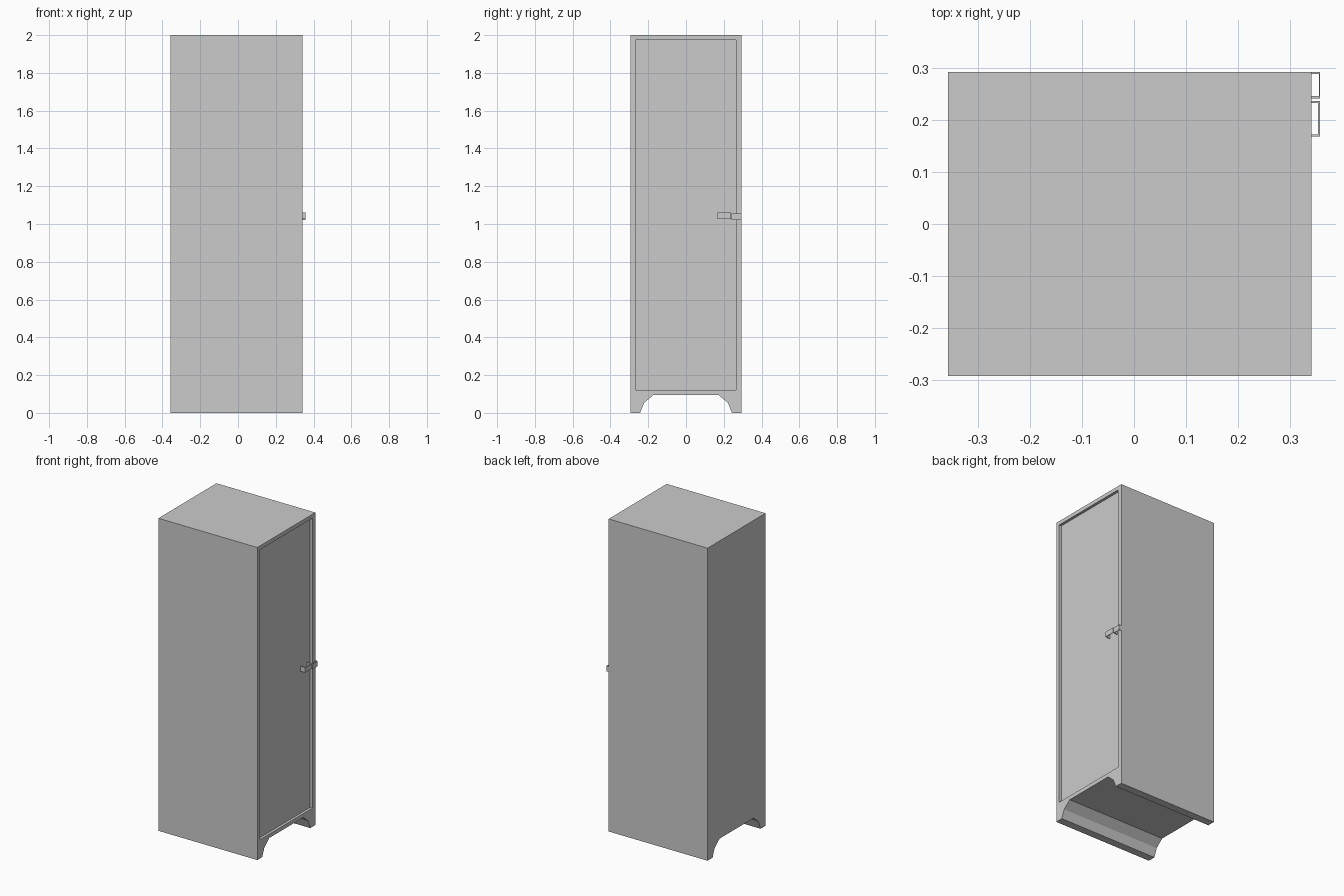
import bpy, bmesh

if "Cube" in bpy.data.objects:
    bpy.data.objects.remove(bpy.data.objects["Cube"])

FRONT, BACK = 0.342, -0.358   # the door side faces +x
HALF_Y = 0.293
DOOR_Y, DOOR_Z = (-0.268, 0.265), (0.12, 1.975)
DOOR_FACE = FRONT - 0.017


def prism(name, points, vec):
    """Extrude a closed 3D outline along vec."""
    bm = bmesh.new()
    face = bm.faces.new([bm.verts.new(p) for p in points])
    ext = bmesh.ops.extrude_face_region(bm, geom=[face])
    verts = [g for g in ext["geom"] if isinstance(g, bmesh.types.BMVert)]
    bmesh.ops.translate(bm, vec=vec, verts=verts)
    bmesh.ops.recalc_face_normals(bm, faces=bm.faces)
    mesh = bpy.data.meshes.new(name)
    bm.to_mesh(mesh)
    bm.free()
    obj = bpy.data.objects.new(name, mesh)
    bpy.context.collection.objects.link(obj)
    return obj


def door_box(name, x0, x1):
    (y0, y1), (z0, z1) = DOOR_Y, DOOR_Z
    return prism(name, [(x0, y0, z0), (x0, y1, z0), (x0, y1, z1), (x0, y0, z1)],
                 (x1 - x0, 0, 0))


def staple(name, y0, y1, z0, z1, root, tip, wall, cap):
    """Thin U-shaped loop, open vertically, rooted in the cabinet front."""
    outline = [(root, y0), (tip, y0), (tip, y1), (root, y1),
               (root, y1 - wall), (tip - cap, y1 - wall),
               (tip - cap, y0 + wall), (root, y0 + wall)]
    return prism(name, [(x, y, z0) for x, y in outline], (0, 0, z1 - z0))


# Cabinet body: side profile with an arched base, run through the full depth
half = [(HALF_Y, 2.0), (HALF_Y, 0.0), (0.243, 0.0), (0.222, 0.053), (0.172, 0.095)]
profile = half + [(-y, z) for y, z in reversed(half)]
body = prism("cabinet_body", [(BACK, y, z) for y, z in profile], (FRONT - BACK, 0, 0))

# Door opening
cutter = door_box("door_opening_cutter", FRONT - 0.04, FRONT + 0.05)
cutter.hide_render = True
cutter.hide_viewport = True
cut = body.modifiers.new("door_opening", "BOOLEAN")
cut.operation = "DIFFERENCE"
cut.solver = "EXACT"
cut.object = cutter

# Recessed door panel
door_box("door", FRONT - 0.04, DOOR_FACE)

# Latch loops on the door and on the frame
staple("door_latch_loop", 0.168, 0.237, 1.027, 1.06, DOOR_FACE, 0.358, 0.004, 0.004)
staple("frame_latch_loop", 0.242, 0.293, 1.021, 1.055, FRONT, 0.358, 0.004, 0.002)
